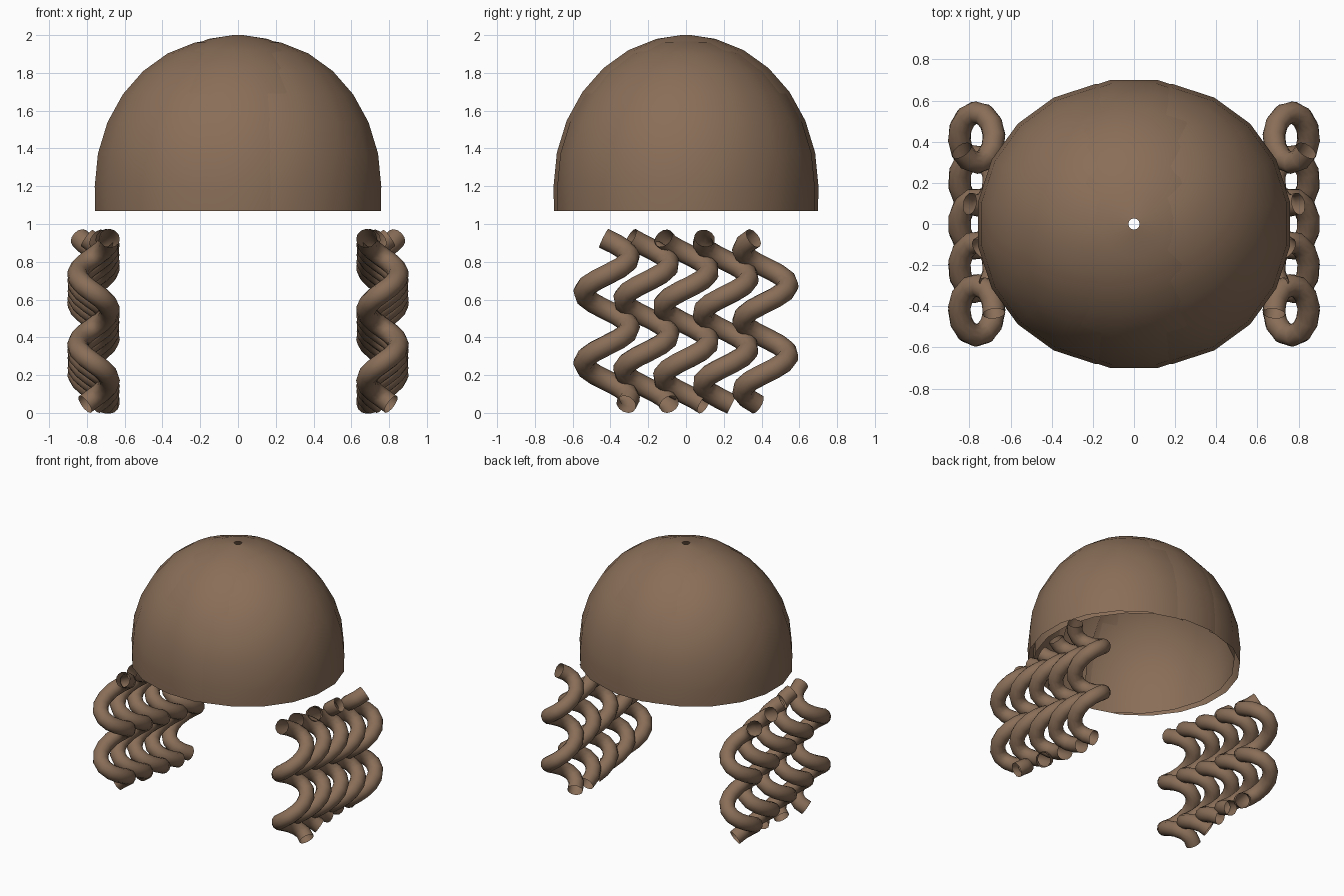
import bpy, bmesh
from math import sin, cos, pi, radians

cube = bpy.data.objects.get("Cube")
if cube:
    bpy.data.objects.remove(cube, do_unlink=True)

brown = bpy.data.materials.new("warm brown")
brown.use_nodes = True
brown.diffuse_color = (0.25, 0.155, 0.097, 1)
brown.node_tree.nodes["Principled BSDF"].inputs["Base Color"].default_value = brown.diffuse_color

SIDES = 20      # facets around the dome
RINGS = 7       # rings from crown to equator
BASE, EQUATOR = 1.07, 1.2


def dome(name, radius, height, shift=0.0, side=0):
    """Open shell with a small crown hole; side keeps only one half in x."""
    profile = [(0.027, EQUATOR + height)]
    for i in range(1, RINGS + 1):
        a = i * pi / 2 / RINGS
        profile.append((radius * sin(a), EQUATOR + height * cos(a)))
    profile.append((radius * 0.997, BASE))

    bm = bmesh.new()
    rings = []
    for r, z in profile:
        angles = [2 * pi * (k + 0.5) / SIDES for k in range(SIDES)]
        rings.append([bm.verts.new((r * cos(a) + shift, r * sin(a), z)) for a in angles])
    for low, high in zip(rings[1:], rings):
        for k in range(SIDES):
            n = (k + 1) % SIDES
            bm.faces.new((low[k], low[n], high[n], high[k]))
    if side:
        bmesh.ops.bisect_plane(bm, geom=bm.verts[:] + bm.edges[:] + bm.faces[:],
                               plane_co=(side * 0.12, 0, 0), plane_no=(side, 0, 0),
                               clear_inner=True)
    for f in bm.faces:
        f.smooth = True
    mesh = bpy.data.meshes.new(name)
    bm.to_mesh(mesh)
    bm.free()
    mesh.materials.append(brown)
    bpy.context.collection.objects.link(bpy.data.objects.new(name, mesh))


# Main cap and the slightly bulging side shells
dome("dome", 0.71, 0.8)
for side, label in ((1, "left"), (-1, "right")):
    dome(label + "_dome_bulge", 0.69, 0.78, side * 0.077, side)


def coil(name, side, index):
    """Flattened helix tube; each coil is turned a little further than the last."""
    steps, bottom, top, period = 28, 0.045, 0.925, 0.373
    start = radians(148 + 35.5 * index)
    curve = bpy.data.curves.new(name, "CURVE")
    curve.dimensions = "3D"
    curve.bevel_depth = 0.055
    curve.bevel_resolution = 4
    spline = curve.splines.new("POLY")
    spline.points.add(steps)
    for i, p in enumerate(spline.points):
        z = bottom + (top - bottom) * i / steps
        a = start + 2 * pi * (z - bottom) / period
        p.co = (side * (0.765 + 0.085 * sin(a)),
                0.21 * (index - 2) - 0.122 * cos(a), z, 1)
    spline.use_smooth = True
    curve.materials.append(brown)
    bpy.context.collection.objects.link(bpy.data.objects.new(name, curve))


# Interlocked coils hanging on each side
for side, label in ((1, "left"), (-1, "right")):
    for index in range(5):
        coil(f"{label}_coil_{index + 1}", side, index)
